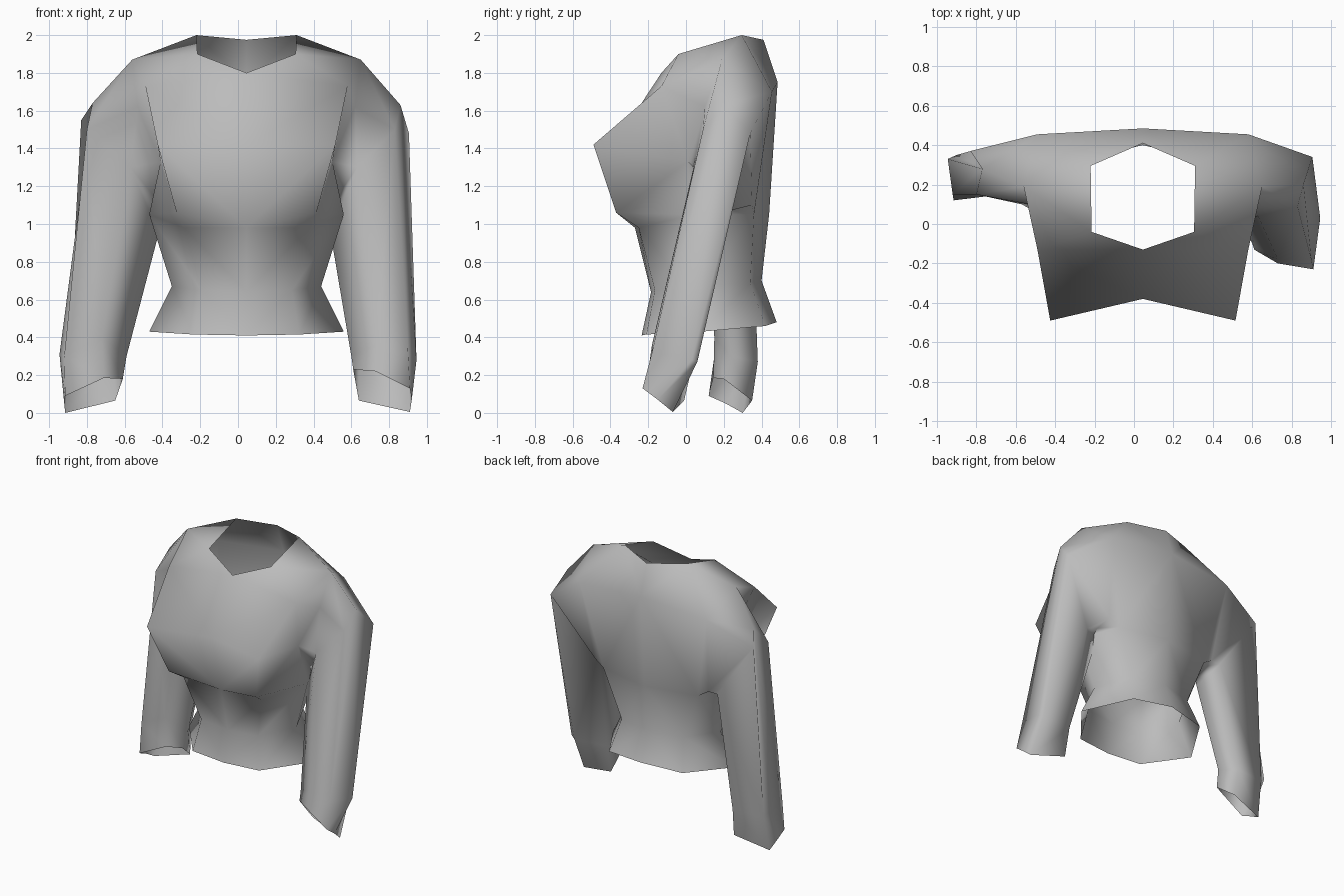
import bpy
import bmesh

cube = bpy.data.objects.get("Cube")
if cube:
    bpy.data.objects.remove(cube)

MID = 0.045  # centre line of the torso

fabric = bpy.data.materials.new("grey_fabric")
fabric.use_nodes = True
GREY = (0.5, 0.5, 0.5, 1)
fabric.diffuse_color = GREY
fabric.node_tree.nodes["Principled BSDF"].inputs["Base Color"].default_value = GREY

# Left half of the torso: distance from centre line, depth, height
hem = [(0, -.235, .41), (.28, -.21, .415), (.515, .08, .43), (.31, .42, .46), (0, .48, .48)]
waist = [(0, -.185, .64), (.24, -.165, .65), (.395, .08, .67), (.26, .34, .69), (0, .4, .7)]
ribs = [(0, -.27, .98), (.33, -.25, .98), (.515, .04, 1.05), (.4, .36, 1.05), (0, .44, 1.05)]
upper = {
    "bust_low": (.37, -.37, 1.06),
    "chest_mid": (0, -.38, 1.42), "chest": (.47, -.49, 1.42), "back": (0, .485, 1.75),
    "shoulder_front": (.535, -.13, 1.73), "arm_top": (.605, .19, 1.87),
    "arm_front": (.575, .1, 1.62), "arm_crease": (.455, .01, 1.33),
    "armpit": (.45, .18, 1.1), "arm_rear": (.48, .35, 1.1), "arm_back": (.535, .455, 1.7),
    "neck_front": (0, -.13, 1.8), "neck_f": (.26, -.04, 1.9),
    "neck_b": (.265, .295, 2.0), "neck_back": (0, .41, 1.975),
}
panels = [
    # Under the bust
    ("ribs0", "ribs1", "bust_low"), ("ribs1", "ribs2", "bust_low"),
    # Chest
    ("ribs0", "bust_low", "chest", "chest_mid"), ("bust_low", "ribs2", "arm_crease", "chest"),
    ("chest_mid", "chest", "shoulder_front"), ("chest_mid", "shoulder_front", "neck_front"),
    ("shoulder_front", "neck_f", "neck_front"), ("chest", "arm_crease", "shoulder_front"),
    # Armhole surround
    ("shoulder_front", "arm_crease", "arm_front"), ("shoulder_front", "arm_front", "arm_top"),
    ("ribs2", "armpit", "arm_crease"), ("ribs2", "ribs3", "arm_rear", "armpit"),
    # Upper back and shoulder
    ("ribs3", "arm_back", "arm_rear"), ("ribs3", "ribs4", "back", "arm_back"),
    ("neck_f", "shoulder_front", "arm_top"), ("neck_f", "arm_top", "neck_b"),
    ("arm_top", "arm_back", "neck_b"), ("neck_b", "arm_back", "back", "neck_back"),
]
armhole = ["arm_top", "arm_front", "arm_crease", "armpit", "arm_rear", "arm_back"]

# Sleeve rings below each armhole: upper arm, wrist, cuff
left_sleeve = [
    [(.86, .2, 1.63), (.83, .09, 1.5), (.63, .04, 1.3), (.49, .13, .95), (.6, .19, 1.06), (.905, .34, 1.48)],
    [(.945, .03, .28), (.9, -.18, .32), (.73, -.18, .36), (.6, -.1, .3), (.64, .04, .28), (.9, .06, .27)],
    [(.92, -.15, .07), (.91, -.23, .13), (.73, -.2, .22), (.61, -.13, .23), (.64, -.01, .065), (.91, -.07, .005)],
]
right_sleeve = [
    [(-.77, .28, 1.64), (-.8, .15, 1.5), (-.57, .1, 1.3), (-.42, .2, .95), (-.51, .35, 1.1), (-.83, .37, 1.55)],
    [(-.945, .33, .31), (-.92, .15, .3), (-.72, .15, .4), (-.59, .24, .3), (-.66, .38, .27), (-.9, .35, .27)],
    [(-.92, .21, .05), (-.915, .12, .09), (-.71, .145, .185), (-.61, .2, .18), (-.65, .35, .065), (-.915, .3, 0)],
]

bm = bmesh.new()


def build_half(side, sleeve):
    def vert(p):
        return bm.verts.new((MID + side * p[0], p[1], p[2]))

    # Flared hem and waist
    rows = [[vert(p) for p in row] for row in (hem, waist, ribs)]
    for low, high in zip(rows, rows[1:]):
        for i in range(4):
            bm.faces.new((low[i], low[i + 1], high[i + 1], high[i]))
    # Chest, shoulders and back
    named = {name: vert(p) for name, p in upper.items()}
    named.update({f"ribs{i}": v for i, v in enumerate(rows[-1])})
    for panel in panels:
        bm.faces.new([named[n] for n in panel])
    # Sleeve
    ring = [named[n] for n in armhole]
    for points in sleeve:
        nxt = [bm.verts.new(p) for p in points]
        for i in range(6):
            j = (i + 1) % 6
            if points is sleeve[0] and i == 4:
                # Back of the armhole folds from the shoulder blade to the elbow side
                bm.faces.new((ring[i], ring[j], nxt[j]))
                bm.faces.new((ring[i], nxt[j], nxt[i]))
            else:
                bm.faces.new((ring[i], ring[j], nxt[j], nxt[i]))
        ring = nxt


build_half(1, left_sleeve)
build_half(-1, right_sleeve)
bmesh.ops.remove_doubles(bm, verts=bm.verts[:], dist=0.0005)
bmesh.ops.recalc_face_normals(bm, faces=bm.faces[:])
# Keep the open shell facing outward
front = min(bm.faces, key=lambda f: f.calc_center_median().y)
if front.normal.y > 0:
    bmesh.ops.reverse_faces(bm, faces=bm.faces[:])
for f in bm.faces:
    f.smooth = True

mesh = bpy.data.meshes.new("long_sleeved_top")
bm.to_mesh(mesh)
bm.free()
mesh.materials.append(fabric)
bpy.context.collection.objects.link(bpy.data.objects.new("long_sleeved_top", mesh))
